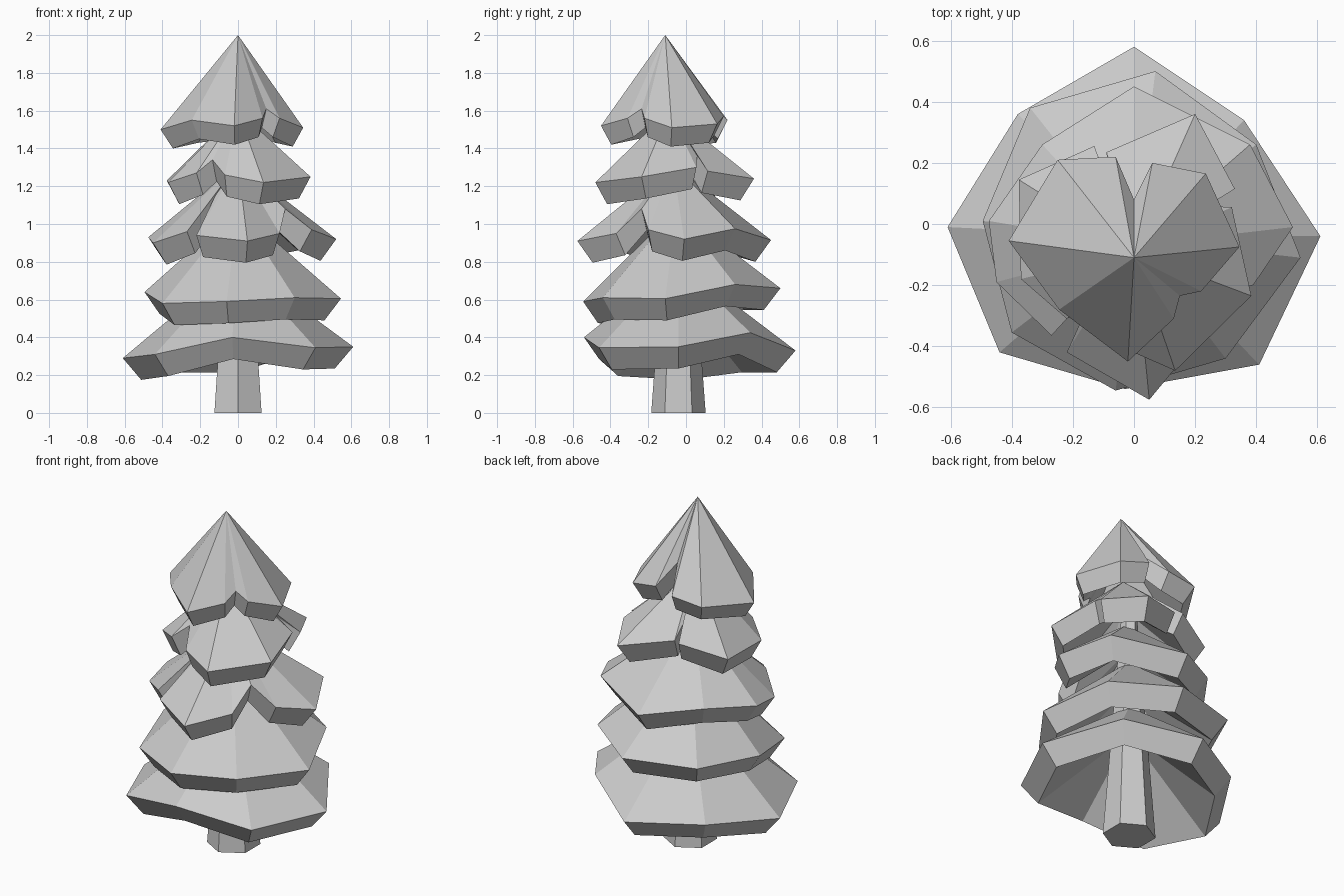
import bpy
import bmesh
from mathutils import Vector

# Remove only the default cube
default_cube = bpy.data.objects.get("Cube")
if default_cube:
    bpy.data.objects.remove(default_cube, do_unlink=True)


def make_material(name, color):
    material = bpy.data.materials.new(name)
    material.use_nodes = True
    material.diffuse_color = color
    material.node_tree.nodes["Principled BSDF"].inputs["Base Color"].default_value = color
    return material


light_grey = make_material("light grey", (0.6, 0.6, 0.6, 1))


def finish_object(name, bm, material):
    """Turn a bmesh into a flat shaded object."""
    bmesh.ops.recalc_face_normals(bm, faces=bm.faces[:])
    mesh = bpy.data.meshes.new(name)
    bm.to_mesh(mesh)
    bm.free()
    mesh.materials.append(material)
    obj = bpy.data.objects.new(name, mesh)
    bpy.context.collection.objects.link(obj)
    return obj


def branch_tier(name, apex, rim, shrink=0.84, drop=0.115, shell=0.17):
    """Hollow cone of branches: sloped top, bevelled lip, recessed underside."""
    bm = bmesh.new()
    apex = Vector(apex)
    tip = bm.verts.new(apex)
    hollow = bm.verts.new(apex - Vector((0, 0, shell)))
    upper, lower = [], []
    for x, y, z in rim:
        upper.append(bm.verts.new((x, y, z)))
        lower.append(bm.verts.new((apex.x + (x - apex.x) * shrink,
                                   apex.y + (y - apex.y) * shrink,
                                   z - drop)))
    count = len(rim)
    for i in range(count):
        j = (i + 1) % count
        bm.faces.new((upper[i], upper[j], tip))
        bm.faces.new((lower[i], lower[j], upper[j], upper[i]))
        bm.faces.new((lower[j], lower[i], hollow))
    return finish_object(name, bm, light_grey)


def tapered_trunk(name, center, radius_bottom, radius_top, height, sides):
    """Straight tapered trunk with a corner pointing to the front."""
    bm = bmesh.new()
    bmesh.ops.create_cone(bm, cap_ends=True, segments=sides, radius1=radius_bottom,
                          radius2=radius_top, depth=height)
    for vert in bm.verts:
        vert.co += Vector((center[0], center[1], height / 2))
    # Corner check: the widest corner should lie on the y axis
    if max(abs(v.co.x - center[0]) for v in bm.verts) > radius_bottom * 0.95:
        for vert in bm.verts:
            x, y = vert.co.x - center[0], vert.co.y - center[1]
            vert.co.x, vert.co.y = center[0] - y, center[1] + x
    return finish_object(name, bm, light_grey)


# Trunk
tapered_trunk("trunk", (0, -0.04), 0.144, 0.04, 1.4, 6)

# Lowest branches: closed wavy skirt
branch_tier("bottom_branches", (0, -0.04, 0.8), [
    (0, 0.58, 0.33), (0.36, 0.34, 0.425), (0.61, -0.04, 0.35), (0.41, -0.46, 0.345),
    (-0.03, -0.54, 0.4), (-0.44, -0.42, 0.31), (-0.61, -0.01, 0.29), (-0.38, 0.36, 0.33),
])

# Second branches: closed skirt
branch_tier("lower_branches", (0, -0.05, 1.08), [
    (0.07, 0.5, 0.66), (0.4, 0.26, 0.68), (0.545, -0.11, 0.605), (0.3, -0.44, 0.61),
    (-0.06, -0.545, 0.59), (-0.4, -0.355, 0.58), (-0.495, 0.01, 0.64), (-0.34, 0.38, 0.66),
])

# Middle branches: two notches at the front
branch_tier("middle_branches", (0, -0.07, 1.32), [
    (0, 0.45, 0.915), (0.38, 0.26, 0.975), (0.52, -0.01, 0.92), (0.39, -0.2, 0.97),
    (0.25, -0.235, 1.08), (0.22, -0.37, 0.95), (0.05, -0.575, 0.91), (-0.22, -0.42, 0.94),
    (-0.12, -0.2, 1.15), (-0.27, -0.365, 0.96), (-0.45, -0.19, 0.9), (-0.475, 0.01, 0.93),
    (-0.3, 0.26, 0.96),
])

# Upper branches: three notches
branch_tier("upper_branches", (0, -0.09, 1.6), [
    (0.2, 0.36, 1.24), (0.33, 0.115, 1.28), (0.22, 0.06, 1.36), (0.32, 0.055, 1.3),
    (0.384, -0.235, 1.25), (0.135, -0.48, 1.22), (-0.07, -0.39, 1.26), (-0.135, -0.26, 1.34),
    (-0.22, -0.31, 1.27), (-0.37, -0.18, 1.22), (-0.377, 0.145, 1.23), (-0.13, 0.255, 1.3),
    (-0.08, 0.12, 1.38), (-0.09, 0.235, 1.3),
])

# Crown: pointed top with a notch at the back and at the front left
branch_tier("crown", (0, -0.11, 2), [
    (0.06, 0.2, 1.57), (0.235, 0.165, 1.53), (0.345, -0.075, 1.51), (0.22, -0.22, 1.56),
    (0.15, -0.235, 1.61), (0.13, -0.31, 1.56), (-0.02, -0.45, 1.52), (-0.245, -0.28, 1.55),
    (-0.41, -0.055, 1.5), (-0.25, 0.21, 1.53), (-0.06, 0.22, 1.55), (0, 0.08, 1.68),
], drop=0.1)
